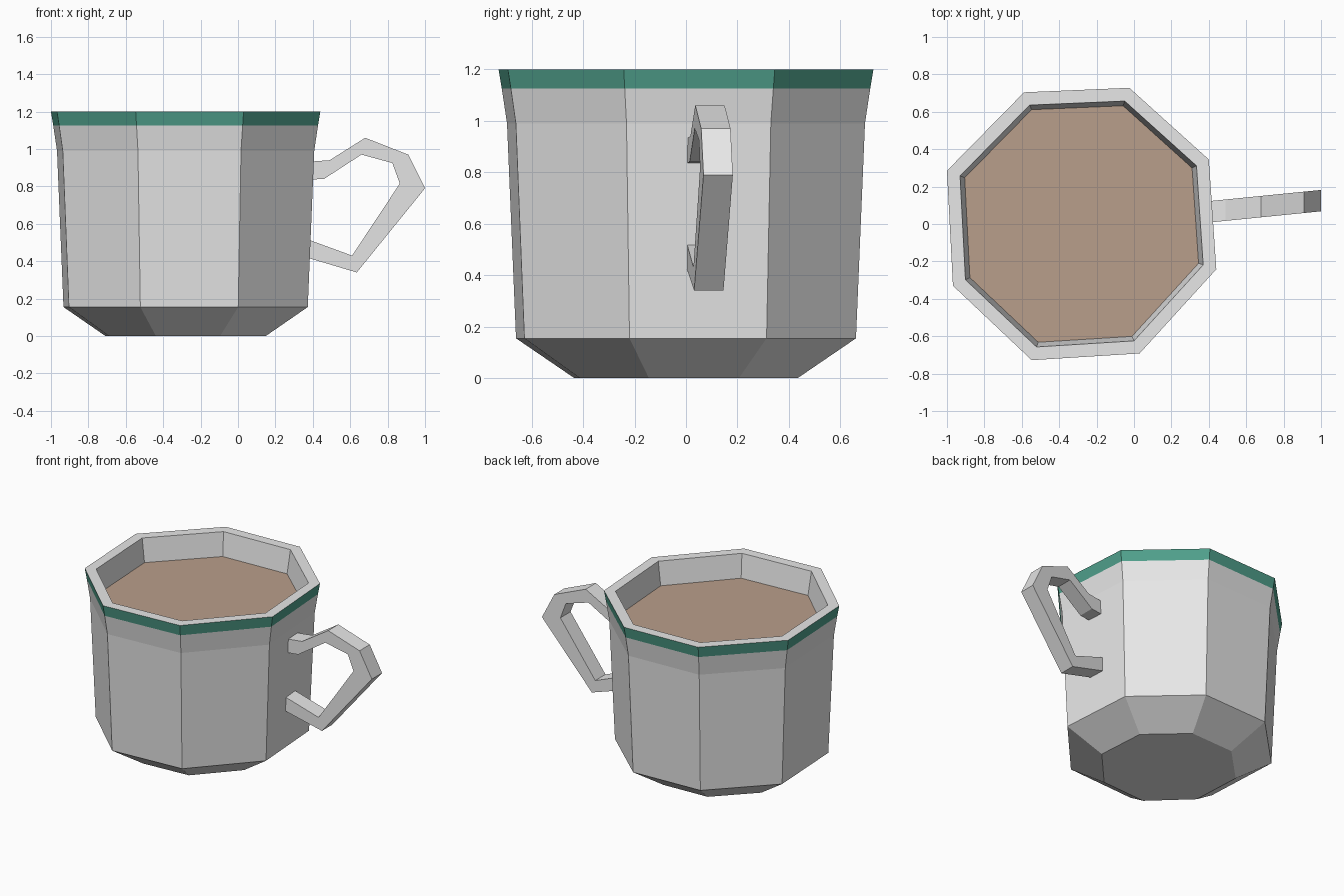
import bpy, bmesh
from mathutils import Vector

if "Cube" in bpy.data.objects:
    bpy.data.objects.remove(bpy.data.objects["Cube"])


def material(name, rgb):
    m = bpy.data.materials.new(name)
    m.diffuse_color = (*rgb, 1)
    m.use_nodes = True
    m.node_tree.nodes["Principled BSDF"].inputs["Base Color"].default_value = m.diffuse_color
    return m


GREY = material("light grey", (0.8, 0.8, 0.8))
GREEN = material("teal green", (0.08, 0.35, 0.26))
BROWN = material("cocoa brown", (0.485, 0.345, 0.26))

# Slightly hand-drawn octagon, relative to the mug axis
AXIS_X = -0.28
OCTAGON = [(0.255, 0.728), (0.68, 0.345), (0.72, -0.242), (0.31, -0.692),
           (-0.267, -0.728), (-0.688, -0.33), (-0.72, 0.285), (-0.308, 0.704)][::-1]


def ring(bm, scale, z):
    return [bm.verts.new((AXIS_X + x * scale, y * scale, z)) for x, y in OCTAGON]


def bridge(bm, a, b):
    n = len(a)
    return [bm.faces.new((a[i], a[(i + 1) % n], b[(i + 1) % n], b[i])) for i in range(n)]


def finish(bm, name, *mats):
    bmesh.ops.recalc_face_normals(bm, faces=bm.faces)
    me = bpy.data.meshes.new(name)
    bm.to_mesh(me)
    bm.free()
    for m in mats:
        me.materials.append(m)
    ob = bpy.data.objects.new(name, me)
    bpy.context.collection.objects.link(ob)
    return ob


# Mug body: outside, rim, inside; the band just below the rim is green
PROFILE = [(0.595, 0), (0.907, 0.155), (0.955, 0.99), (0.983, 1.125), (1.0, 1.2),
           (0.903, 1.2), (0.868, 1.035), (0.82, 0.25)]
bm = bmesh.new()
rings = [ring(bm, s, z) for s, z in PROFILE]
for i in range(len(rings) - 1):
    for f in bridge(bm, rings[i], rings[i + 1]):
        f.material_index = 1 if i == 3 else 0
bm.faces.new(rings[0][::-1])
bm.faces.new(rings[-1])
finish(bm, "mug_body", GREY, GREEN)

# Drink surface
bm = bmesh.new()
bm.faces.new(ring(bm, 0.869, 1.036))
drink = finish(bm, "drink", BROWN)
if drink.data.polygons[0].normal.z < 0:
    drink.data.flip_normals()

# Handle: paired outer and inner outline points (x, z), swung slightly towards the back
OUTER = [(0.35, 0.93), (0.49, 0.94), (0.68, 1.06), (0.91, 0.97), (1.0, 0.79), (0.635, 0.34), (0.35, 0.425)]
INNER = [(0.35, 0.835), (0.46, 0.84), (0.66, 0.97), (0.825, 0.925), (0.865, 0.815), (0.61, 0.43), (0.35, 0.525)]
bm = bmesh.new()


def handle_point(p, side):
    x, z = p
    return bm.verts.new(Vector((x, 0.065 + 0.1 * (x - 0.4) + side * 0.057, z)))


sections = [[handle_point(o, -1), handle_point(o, 1), handle_point(i, 1), handle_point(i, -1)]
            for o, i in zip(OUTER, INNER)]
for a, b in zip(sections, sections[1:]):
    bridge(bm, a, b)
bm.faces.new(sections[0])
bm.faces.new(sections[-1][::-1])
finish(bm, "handle", GREY)
